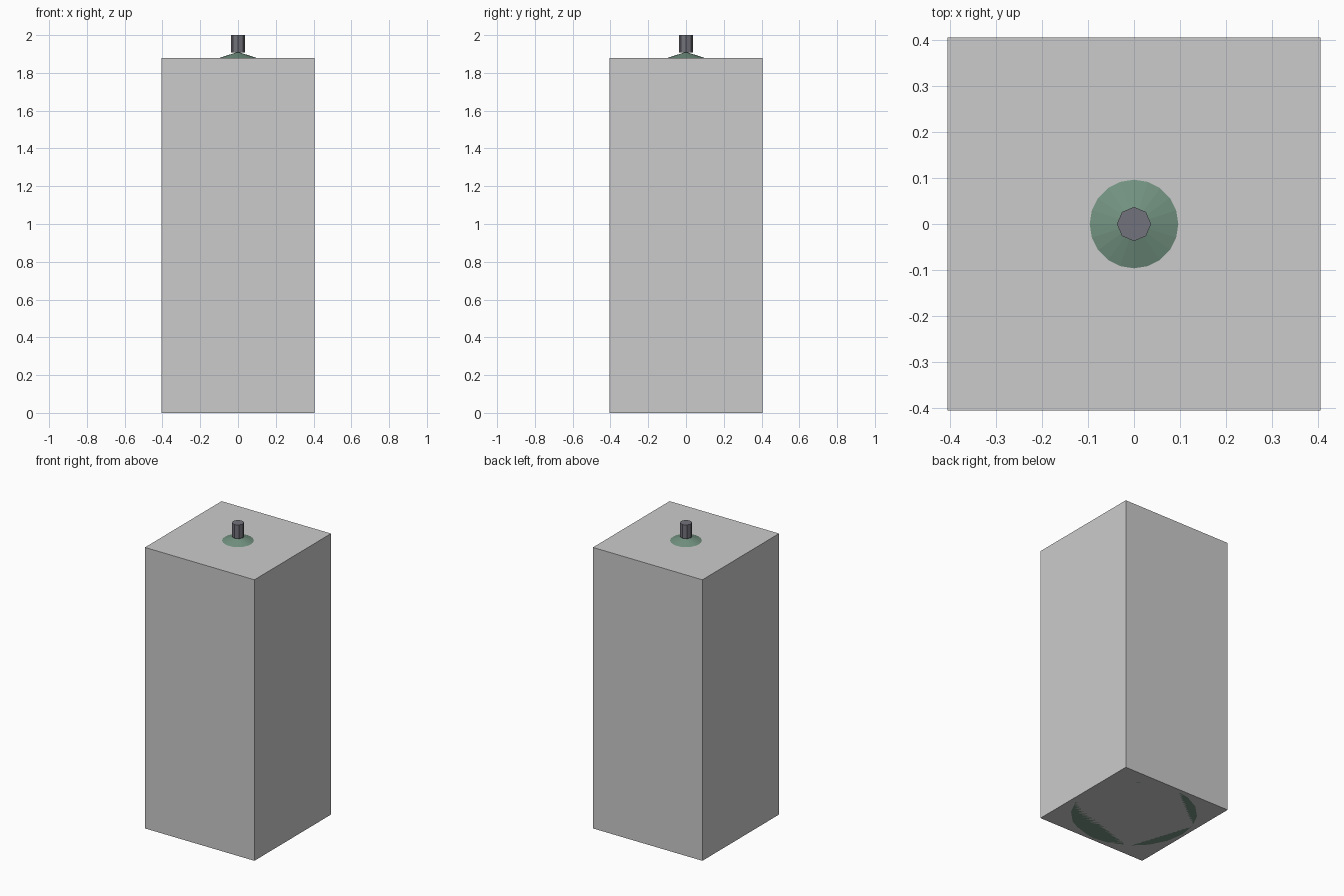
import bpy, bmesh
from math import cos, sin, tau

if "Cube" in bpy.data.objects:
    bpy.data.objects.remove(bpy.data.objects["Cube"])


def material(name, rgb):
    m = bpy.data.materials.new(name)
    m.diffuse_color = (*rgb, 1)
    m.use_nodes = True
    m.node_tree.nodes["Principled BSDF"].inputs["Base Color"].default_value = m.diffuse_color
    return m


def add_object(name, bm, mat=None):
    bmesh.ops.recalc_face_normals(bm, faces=bm.faces)
    mesh = bpy.data.meshes.new(name)
    bm.to_mesh(mesh)
    bm.free()
    if mat:
        mesh.materials.append(mat)
    ob = bpy.data.objects.new(name, mesh)
    bpy.context.collection.objects.link(ob)
    return ob


def lathe(name, profile, sides, mat):
    """Faceted solid of revolution; a radius of 0 makes a pole."""
    bm = bmesh.new()
    rings = []
    for r, z in profile:
        count = sides if r > 0 else 1
        rings.append([bm.verts.new((r * cos(tau * i / sides), r * sin(tau * i / sides), z))
                      for i in range(count)])
    for a, b in zip(rings, rings[1:]):
        for i in range(sides):
            j = (i + 1) % sides
            quad = [a[i % len(a)], a[j % len(a)], b[j % len(b)], b[i % len(b)]]
            bm.faces.new(list(dict.fromkeys(quad)))
    for ring in (rings[0], rings[-1]):
        if len(ring) > 1:
            bm.faces.new(ring)
    return add_object(name, bm, mat)


green = material("tank_green", (0.17, 0.29, 0.22))
dark = material("dark_metal", (0.17, 0.17, 0.20))

# Outer square casing
bm = bmesh.new()
bmesh.ops.create_cube(bm, size=1)
for v in bm.verts:
    v.co.x *= 0.81
    v.co.y *= 0.81
    v.co.z = (v.co.z + 0.5) * 1.88
add_object("casing", bm)

# Round tank inside, with its shallow conical lid poking through the top
lathe("tank", [(0.385, 0), (0.385, 1.787), (0, 1.911)], 20, green)

# Octagonal valve stub on the apex
lathe("valve", [(0.037, 1.908), (0.037, 2.0)], 8, dark)
